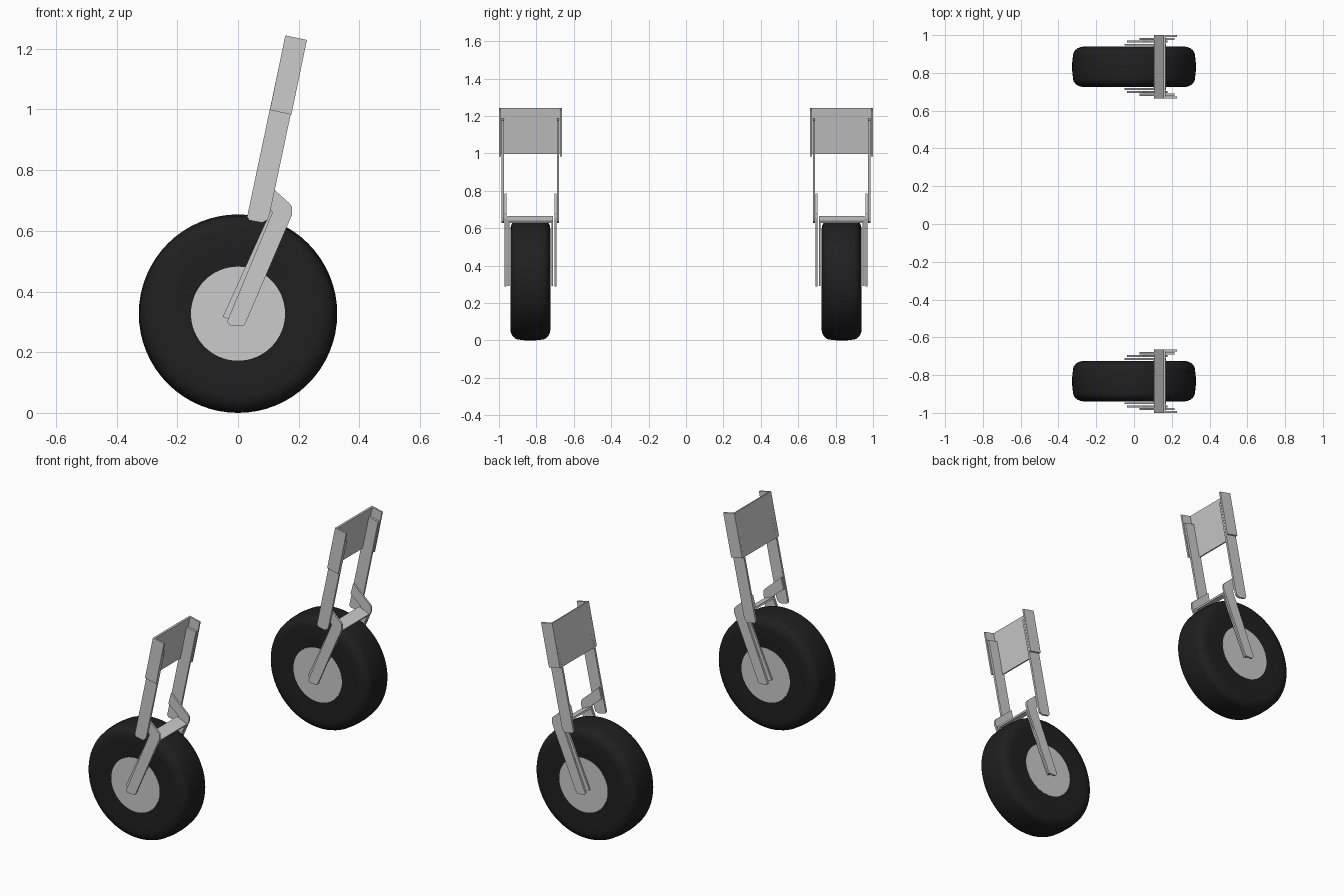
import bpy, bmesh, math

if "Cube" in bpy.data.objects:
    bpy.data.objects.remove(bpy.data.objects["Cube"])


def material(name, value):
    m = bpy.data.materials.new(name)
    m.diffuse_color = (value, value, value, 1)
    m.use_nodes = True
    m.node_tree.nodes["Principled BSDF"].inputs["Base Color"].default_value = m.diffuse_color
    return m


METAL = material("light grey metal", 0.60)
RUBBER = material("black rubber", 0.014)


def finish(name, bm, mat, smooth=False):
    bmesh.ops.recalc_face_normals(bm, faces=bm.faces)
    me = bpy.data.meshes.new(name)
    bm.to_mesh(me)
    bm.free()
    me.materials.append(mat)
    ob = bpy.data.objects.new(name, me)
    bpy.context.collection.objects.link(ob)
    if smooth:
        bpy.context.view_layer.objects.active = ob
        ob.select_set(True)
        bpy.ops.object.shade_smooth_by_angle(angle=math.radians(35))
        ob.select_set(False)
    return ob


def plate(name, outline, y0, y1):
    """Side-view (x, z) outline extruded along y."""
    bm = bmesh.new()
    face = bm.faces.new([bm.verts.new((x, y0, z)) for x, z in outline])
    ext = bmesh.ops.extrude_face_region(bm, geom=[face])
    verts = [g for g in ext["geom"] if isinstance(g, bmesh.types.BMVert)]
    bmesh.ops.translate(bm, verts=verts, vec=(0, y1 - y0, 0))
    return finish(name, bm, METAL)


def lathe(name, profile, cy, cz, mat, steps=64):
    """(radius, y) profile spun around the axle."""
    bm = bmesh.new()
    rings = []
    for i in range(steps):
        a = 2 * math.pi * i / steps
        rings.append([bm.verts.new((r * math.cos(a), cy + y, cz + r * math.sin(a)))
                      for r, y in profile])
    for i in range(steps):
        a, b = rings[i], rings[(i + 1) % steps]
        for j in range(len(profile) - 1):
            bm.faces.new((a[j], a[j + 1], b[j + 1], b[j]))
    # close both flat ends
    for j in (0, -1):
        bm.faces.new([ring[j] for ring in rings])
    return finish(name, bm, mat, True)


R, HALF, HUB = 0.327, 0.107, 0.155

# Tyre half-section: flat sidewalls, rounded shoulders, slightly domed tread
half = [(HUB, HALF - 0.004), (0.21, HALF)]
for k in range(9):
    t = math.pi / 2 * k / 8
    half.append((R - 0.062 + 0.058 * math.sin(t), HALF - 0.048 + 0.048 * math.cos(t)))
half.append((R, 0.025))
tyre_profile = half + [(r, -y) for r, y in reversed(half)]
hub_profile = [(HUB, HALF - 0.003), (HUB, -HALF + 0.003)]

flange = [(0.105, 0.998), (0.176, 0.983), (0.227, 1.229), (0.156, 1.244)]
web = [(0.105, 0.998), (0.115, 0.996), (0.166, 1.242), (0.156, 1.244)]
arm = [(0.030, 0.646), (0.037, 0.635), (0.079, 0.627), (0.097, 0.635),
       (0.105, 0.658), (0.214, 1.175), (0.145, 1.190)]
fork = [(-0.036, 0.301), (-0.026, 0.288), (0.020, 0.288), (0.027, 0.301),
        (0.178, 0.653), (0.178, 0.679), (0.168, 0.692), (0.064, 0.785),
        (0.048, 0.722), (0.106, 0.672), (0.113, 0.660)]
strap = [(-0.050, 0.317), (0.012, 0.290), (0.170, 0.638), (0.108, 0.666)]
bridge = [(0.104, 0.657), (0.166, 0.629), (0.170, 0.638), (0.108, 0.666)]

for end, cy in (("front", -0.832), ("rear", 0.832)):
    lathe(end + "_tyre", tyre_profile, cy, R, RUBBER)
    lathe(end + "_hub", hub_profile, cy, R, METAL)
    # Channel web and the bridge over the wheel span the full width
    plate(end + "_channel_web", web, cy - 0.168, cy + 0.168)
    plate(end + "_strap_bridge", bridge, cy - 0.122, cy + 0.122)
    for s, side in ((-1, "outer_a"), (1, "outer_b")):
        for part, outline, a, b in (("channel_flange", flange, 0.158, 0.168),
                                    ("upper_arm", arm, 0.142, 0.154),
                                    ("lower_fork", fork, 0.128, 0.139),
                                    ("strap_leg", strap, 0.112, 0.122)):
            plate(f"{end}_{part}_{side}", outline, cy + s * a, cy + s * b)
